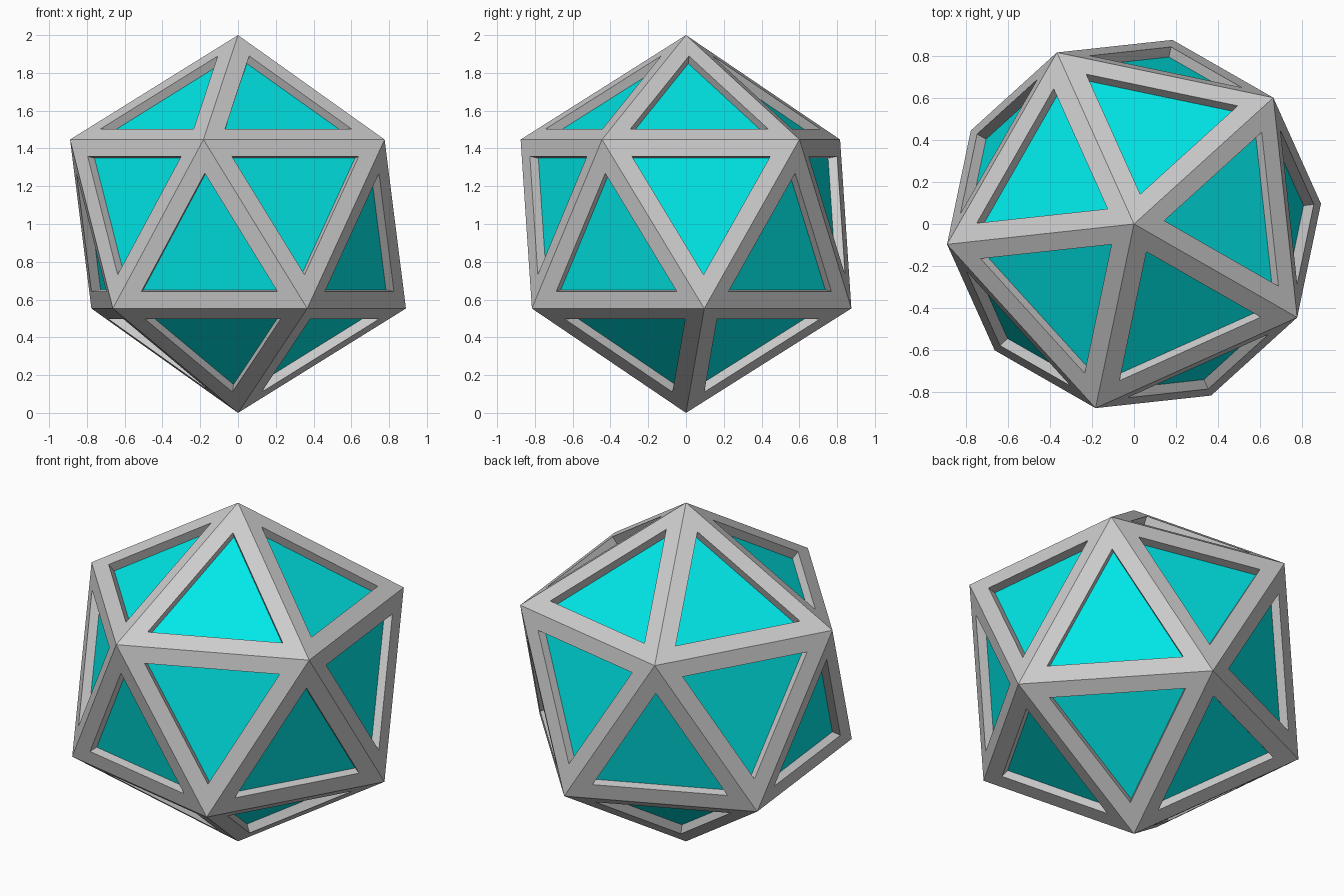
import bpy, bmesh
from math import radians, sin, cos, sqrt
from mathutils import Vector

if "Cube" in bpy.data.objects:
    bpy.data.objects.remove(bpy.data.objects["Cube"])

TURN = 42.2      # heading of the upper ring, degrees
SCALE = 0.70     # opening size relative to each face
DEPTH = 0.05     # recess of the coloured panels


def make_object(name, bm, colour=None):
    mesh = bpy.data.meshes.new(name)
    bm.to_mesh(mesh)
    bm.free()
    obj = bpy.data.objects.new(name, mesh)
    bpy.context.collection.objects.link(obj)
    if colour:
        mat = bpy.data.materials.new(name + "_colour")
        mat.diffuse_color = colour
        mat.use_nodes = True
        mat.node_tree.nodes["Principled BSDF"].inputs["Base Color"].default_value = mat.diffuse_color
        mesh.materials.append(mat)
    return obj


# Icosahedron: two poles and two staggered rings of five, radius 1
h, r = 1 / sqrt(5), 2 / sqrt(5)
pts = [Vector((0, 0, 2)), Vector((0, 0, 0))]
for i in range(5):
    for z, shift in ((1 + h, 0), (1 - h, 36)):
        a = radians(TURN + shift + 72 * i)
        pts.append(Vector((r * cos(a), r * sin(a), z)))

solid = bmesh.new()
for p in pts:
    solid.verts.new(p)
bmesh.ops.convex_hull(solid, input=solid.verts[:])
solid.normal_update()

# Each face becomes a frame border, opening walls and a recessed panel
frame, panels = bmesh.new(), bmesh.new()
for f in solid.faces:
    centre = f.calc_center_median()
    out = centre - Vector((0, 0, 1))
    corners = [v.co.copy() for v in f.verts]
    if f.normal.dot(out) < 0:
        corners.reverse()
    rim = [centre + (c - centre) * SCALE for c in corners]
    floor = [p - out.normalized() * DEPTH for p in rim]
    panels.faces.new([panels.verts.new(p) for p in floor])
    rings = [[frame.verts.new(p) for p in ring] for ring in (corners, rim, floor)]
    for outer, inner in zip(rings, rings[1:]):
        for i in range(3):
            j = (i + 1) % 3
            frame.faces.new((outer[i], outer[j], inner[j], inner[i]))
solid.free()
bmesh.ops.remove_doubles(frame, verts=frame.verts[:], dist=1e-4)

make_object("frame", frame)
make_object("panels", panels, (0.0, 0.8, 0.8, 1))
